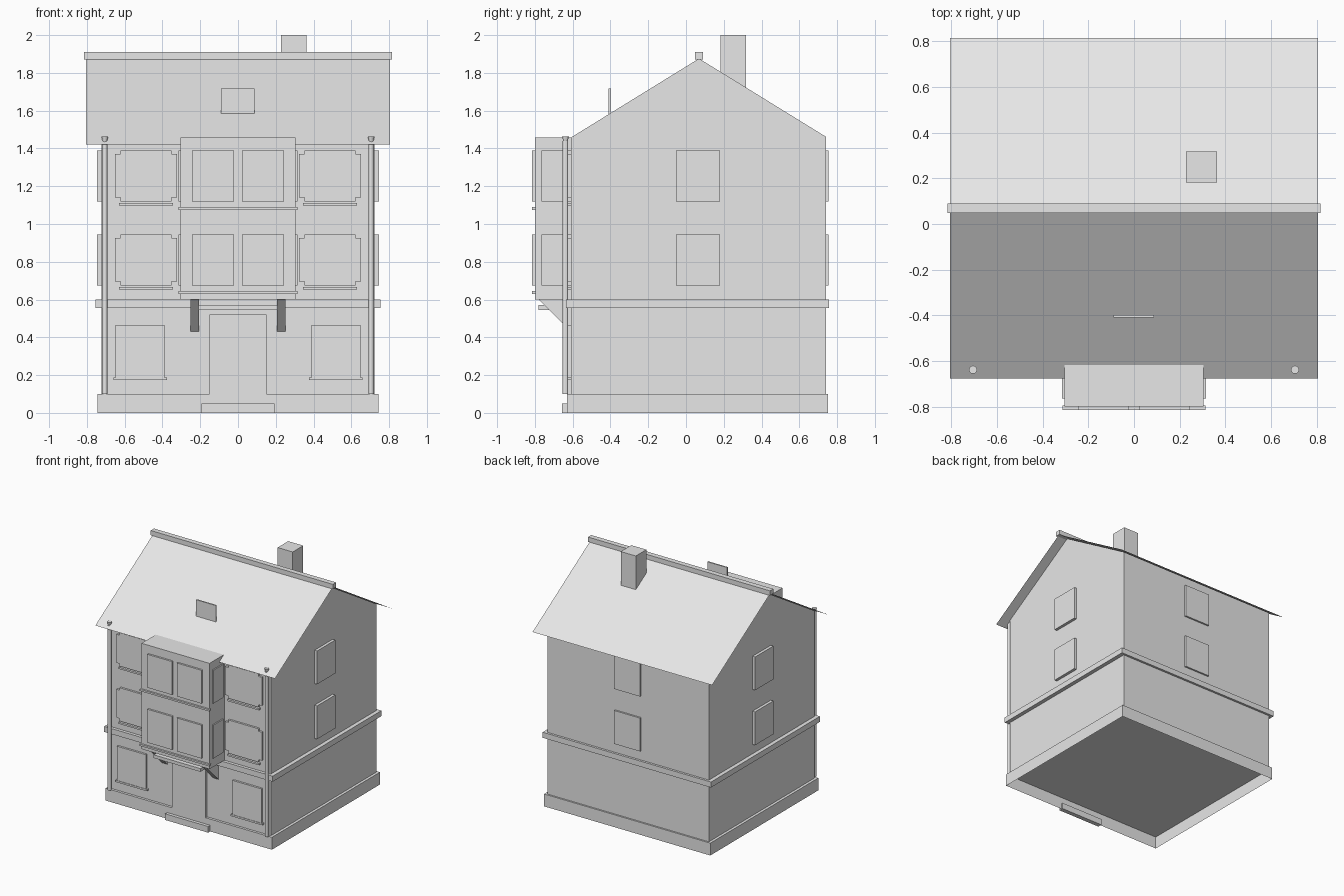
import bpy, bmesh, math

if "Cube" in bpy.data.objects:
    bpy.data.objects.remove(bpy.data.objects["Cube"])

grey = bpy.data.materials.new("plain_grey")
grey.diffuse_color = (0.8, 0.8, 0.8, 1)
grey.use_nodes = True
grey.node_tree.nodes["Principled BSDF"].inputs["Base Color"].default_value = grey.diffuse_color


def make(name, bm, fix=True):
    if fix:
        bmesh.ops.recalc_face_normals(bm, faces=bm.faces[:])
    me = bpy.data.meshes.new(name)
    bm.to_mesh(me)
    bm.free()
    me.materials.append(grey)
    ob = bpy.data.objects.new(name, me)
    bpy.context.collection.objects.link(ob)
    return ob


def prism(name, pts, axis, a, b):
    """Extrude a 2D outline along x (pts are y,z) or y (pts are x,z)."""
    bm = bmesh.new()
    place = (lambda p, t: (t, p[0], p[1])) if axis == 'x' else (lambda p, t: (p[0], t, p[1]))
    lo = [bm.verts.new(place(p, a)) for p in pts]
    hi = [bm.verts.new(place(p, b)) for p in pts]
    bm.faces.new(lo)
    bm.faces.new(hi)
    for i in range(len(pts)):
        j = (i + 1) % len(pts)
        bm.faces.new((lo[i], lo[j], hi[j], hi[i]))
    return make(name, bm)


def box(name, x0, x1, y0, y1, z0, z1):
    return prism(name, [(x0, z0), (x1, z0), (x1, z1), (x0, z1)], 'y', y0, y1)


# Main dimensions
FRONT, BACK, HALF = -0.61, 0.74, 0.723
RIDGE_Y, RIDGE_Z, EAVE_Z, RUN = 0.069, 1.88, 1.42, 0.746
SLOPE = (RIDGE_Z - EAVE_Z) / RUN
FLOORS = [0.675, 1.12]      # bottoms of the upper windows
WIN_H = 0.27


def roof_z(y):
    return RIDGE_Z - SLOPE * abs(y - RIDGE_Y)


# Gabled walls, tucked just under the roof
prism("walls", [(FRONT, 0.1), (BACK, 0.1), (BACK, roof_z(BACK) - 0.004),
                (RIDGE_Y, RIDGE_Z - 0.004), (FRONT, roof_z(FRONT) - 0.004)], 'x', -HALF, HALF)

# Plinth, open underneath
plinth = box("plinth", -0.745, 0.745, -0.63, 0.753, 0, 0.1)
bm = bmesh.new()
bm.from_mesh(plinth.data)
bmesh.ops.delete(bm, geom=[f for f in bm.faces if f.normal.z < -0.9], context='FACES')
bm.to_mesh(plinth.data)
bm.free()

box("floor_band", -0.755, 0.755, -0.635, 0.758, 0.555, 0.6)

# Thin roof sheet, ridge cap and chimney
bm = bmesh.new()
rows = [[bm.verts.new((x, y, roof_z(y))) for x in (-0.805, 0.805)]
        for y in (RIDGE_Y - RUN, RIDGE_Y, RIDGE_Y + RUN)]
for a, b in zip(rows, rows[1:]):
    bm.faces.new((a[0], a[1], b[1], b[0]))
make("roof", bm, fix=False)
box("ridge_cap", -0.816, 0.816, 0.048, 0.09, 1.872, 1.91)
box("chimney", 0.228, 0.363, 0.182, 0.317, 1.7, 2.0)
box("roof_plate", -0.09, 0.088, -0.409, -0.398, 1.58, 1.718)

# Bay with its windows and sills
box("bay", -0.305, 0.305, -0.8, FRONT, 0.6, 1.457)
for z in FLOORS:
    box("bay_sill", -0.314, 0.314, -0.815, -0.795, z - 0.045, z - 0.031)
    for s in (-1, 1):
        xs = sorted((s * 0.022, s * 0.243))
        box("bay_window", xs[0], xs[1], -0.815, -0.795, z, z + WIN_H)
        xs = sorted((s * 0.3, s * 0.315))
        box("bay_side_window", xs[0], xs[1], -0.765, -0.635, z, z + WIN_H)

# Plain windows on the sides and the back
for z in FLOORS:
    for s in (-1, 1):
        xs = sorted((s * 0.715, s * 0.746))
        box("side_window", xs[0], xs[1], -0.053, 0.18, z, z + WIN_H)
    box("back_window", -0.116, 0.116, 0.73, 0.754, z, z + WIN_H)

# Front windows: notched corners upstairs, plain downstairs
for s in (-1, 1):
    for z in FLOORS:
        cx, cz = s * 0.487, z + 0.135
        w, n, h, m = 0.165, 0.135, 0.135, 0.115
        quarter = [(w, m), (n, m), (n, h)]
        pts = (quarter + [(-x, y) for x, y in reversed(quarter)]
               + [(-x, -y) for x, y in quarter] + [(x, -y) for x, y in reversed(quarter)])
        prism("front_window", [(cx + x, cz + y) for x, y in pts], 'y', -0.626, -0.6)
        box("front_sill", cx - 0.142, cx + 0.142, -0.63, -0.6, z - 0.022, z - 0.008)
    cx = s * 0.518
    box("ground_window", cx - 0.13, cx + 0.13, -0.626, -0.6, 0.188, 0.465)
    box("ground_sill", cx - 0.142, cx + 0.142, -0.63, -0.6, 0.174, 0.188)

# Door, step, canopy and the brackets under the bay
box("door", -0.152, 0.15, -0.63, -0.6, 0.1, 0.52)
box("step", -0.194, 0.192, -0.656, -0.62, 0, 0.05)
box("canopy", -0.21, 0.21, -0.78, FRONT, 0.545, 0.571)
for s in (-1, 1):
    xs = sorted((s * 0.207, s * 0.252))
    prism("bay_bracket", [(FRONT, 0.43), (-0.78, 0.6), (FRONT, 0.6)], 'x', xs[0], xs[1])

# Drain pipes with a flared head poking through the eaves
for s in (-1, 1):
    for name, r0, r1, z0, z1 in (("drain_pipe", 0.0145, 0.0145, 0.1, 1.44),
                                 ("pipe_head", 0.01, 0.018, 1.43, 1.464)):
        bm = bmesh.new()
        bmesh.ops.create_cone(bm, cap_ends=True, segments=12, radius1=r0, radius2=r1, depth=z1 - z0)
        bmesh.ops.translate(bm, verts=bm.verts[:], vec=(s * 0.705, -0.638, (z0 + z1) / 2))
        make(name, bm)
